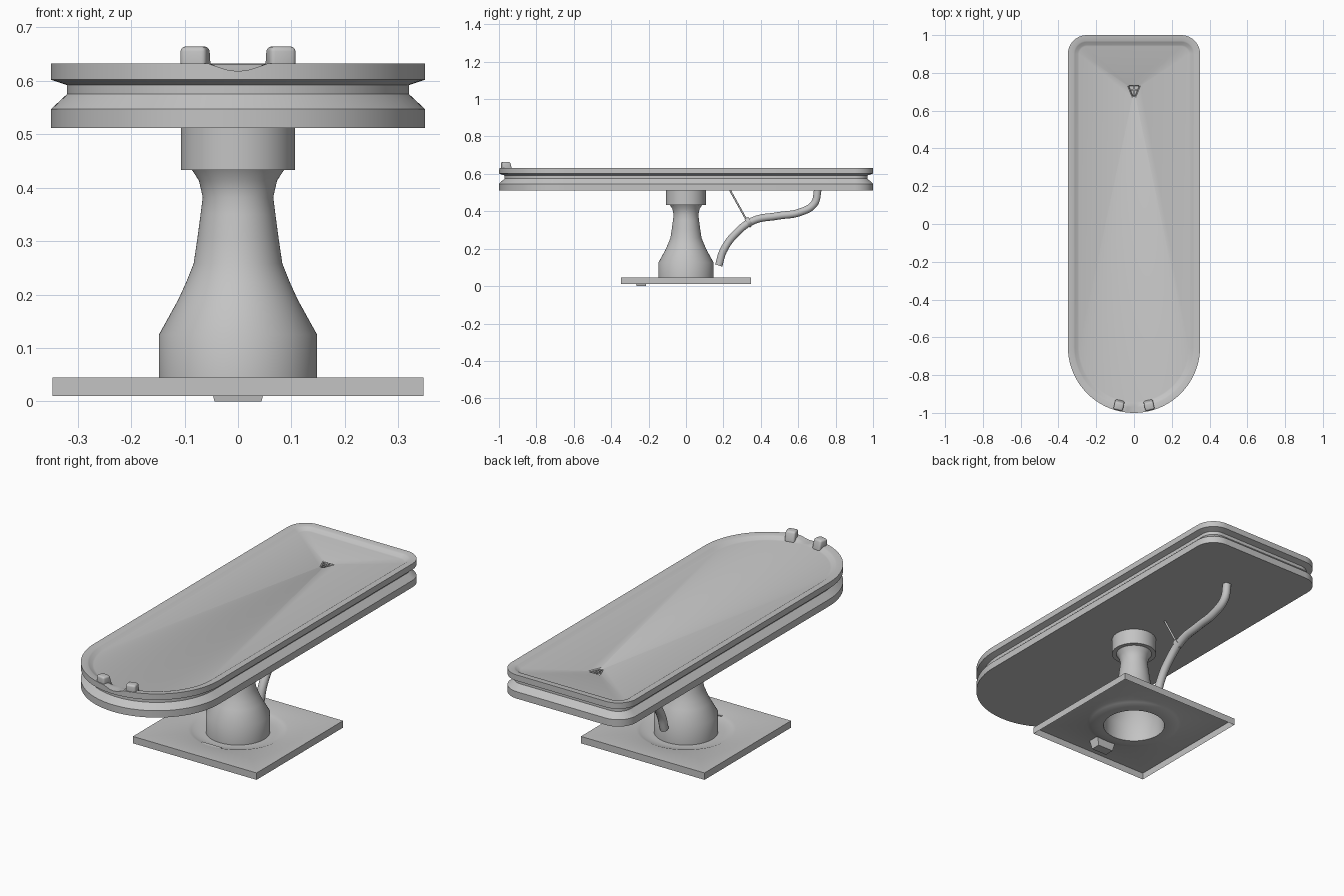
import bpy, bmesh
from math import sin, cos, pi, radians, atan2
from mathutils import Vector, Matrix

if "Cube" in bpy.data.objects:
    bpy.data.objects.remove(bpy.data.objects["Cube"])

steel = bpy.data.materials.new("brushed steel grey")
steel.use_nodes = True
GREY = (0.55, 0.55, 0.55, 1)
steel.diffuse_color = GREY
steel.node_tree.nodes["Principled BSDF"].inputs["Base Color"].default_value = GREY


def finish(name, bm, angle=30):
    bmesh.ops.recalc_face_normals(bm, faces=bm.faces)
    mesh = bpy.data.meshes.new(name)
    bm.to_mesh(mesh)
    bm.free()
    mesh.materials.append(steel)
    obj = bpy.data.objects.new(name, mesh)
    bpy.context.collection.objects.link(obj)
    bpy.ops.object.select_all(action="DESELECT")
    obj.select_set(True)
    bpy.context.view_layer.objects.active = obj
    bpy.ops.object.shade_smooth_by_angle(angle=radians(angle))
    return obj


def loft(name, rings, cap_start=False, cap_end=False, angle=30):
    """Skin a list of closed rings that share one point count."""
    bm = bmesh.new()
    loops = [[bm.verts.new(p) for p in ring] for ring in rings]
    n = len(rings[0])
    for a, b in zip(loops, loops[1:]):
        for i in range(n):
            j = (i + 1) % n
            bm.faces.new((a[i], a[j], b[j], b[i]))
    if cap_start:
        bm.faces.new(loops[0])
    if cap_end:
        bm.faces.new(loops[-1])
    return finish(name, bm, angle)


def circle(r, z, n=64, center=(0, 0)):
    return [(center[0] + r * cos(2 * pi * i / n), center[1] + r * sin(2 * pi * i / n), z)
            for i in range(n)]


def box(name, size, location, turn=0, taper_bottom=1, slope=0, bevel=0):
    bm = bmesh.new()
    bmesh.ops.create_cube(bm, size=1)
    for v in bm.verts:
        if v.co.z < 0:
            v.co.x *= taper_bottom
            v.co.y *= taper_bottom
        elif v.co.y > 0:
            v.co.y -= slope
    bmesh.ops.scale(bm, vec=size, verts=bm.verts)
    if bevel:
        bmesh.ops.bevel(bm, geom=bm.edges[:], offset=bevel, segments=3, profile=0.5, affect="EDGES")
    bmesh.ops.transform(bm, matrix=Matrix.Translation(location) @ Matrix.Rotation(turn, 4, "Z"),
                        verts=bm.verts)
    return finish(name, bm)


def tube(name, points, radius):
    curve = bpy.data.curves.new(name, "CURVE")
    curve.dimensions = "3D"
    curve.bevel_depth = radius
    curve.bevel_resolution = 3
    curve.use_fill_caps = True
    curve.resolution_u = 8
    spline = curve.splines.new("BEZIER")
    spline.bezier_points.add(len(points) - 1)
    for bp, (y, z) in zip(spline.bezier_points, points):
        bp.co = (0, y, z)
        bp.handle_left_type = bp.handle_right_type = "AUTO"
    curve.materials.append(steel)
    obj = bpy.data.objects.new(name, curve)
    bpy.context.collection.objects.link(obj)
    return obj


# Table top: round front end, square back end with rounded corners
DRAIN = Vector((0, 0.71))


def table_ring(inset, z):
    pts = []
    for cx, cy, r, start, sweep, n in ((0, -0.65, 0.35, 180, 180, 60),
                                       (0.25, 0.90, 0.10, 0, 90, 10),
                                       (-0.25, 0.90, 0.10, 90, 90, 10)):
        for i in range(n + 1):
            a = radians(start + sweep * i / n)
            pts.append((cx + (r - inset) * cos(a), cy + (r - inset) * sin(a), z))
    return pts


def drain_ring(radius, z):
    ring = []
    for p in table_ring(0.06, 0):
        d = (Vector(p[:2]) - DRAIN).normalized() * radius + DRAIN
        ring.append((d.x, d.y, z))
    return ring


def notch(ring):
    """Scoop the rim down at the middle of the round end."""
    return [(x, y, 0.618 + (z - 0.618) * (x / 0.05) ** 2) if y < -0.9 and abs(x) < 0.05
            else (x, y, z) for x, y, z in ring]


profile = [(0, 0.512), (0, 0.547), (0.03, 0.575), (0.03, 0.592), (0, 0.602)]
rings = [table_ring(i, z) for i, z in profile]
rings += [notch(table_ring(i, z)) for i, z in ((0, 0.632), (0.03, 0.631), (0.037, 0.628))]
rings += [table_ring(0.052, 0.618), table_ring(0.06, 0.616)]
rings += [drain_ring(r, z) for r, z in ((0.042, 0.608), (0.034, 0.604), (0.03, 0.585))]
loft("table_top", rings, cap_start=True, cap_end=True)

# Cross bars in the drain
box("drain_bar_across", (0.064, 0.007, 0.006), (0, 0.71, 0.602))
box("drain_bar_along", (0.007, 0.064, 0.006), (0, 0.71, 0.602))

# Pair of raised stops either side of the notch
for side, name in ((1, "left_stop"), (-1, "right_stop")):
    box(name, (0.05, 0.056, 0.052), (side * 0.079, -0.958, 0.638),
        turn=side * radians(13), slope=0.25, bevel=0.009)

# Column and collar, open underneath
column = [(0.148, 0.03), (0.148, 0.125), (0.112, 0.19), (0.097, 0.223), (0.083, 0.258),
          (0.076, 0.305), (0.070, 0.35), (0.066, 0.382), (0.073, 0.413), (0.086, 0.433)]
loft("column", [circle(r, z) for r, z in column])
loft("collar", [circle(r, z) for r, z in ((0.08, 0.433), (0.107, 0.433), (0.107, 0.512))],
     cap_start=True, cap_end=True)


# Square base tray with a shallow round trough about the column
def square(half, z, n=64):
    ring = []
    for x, y, _ in circle(1, 0, n):
        k = half / max(abs(x), abs(y))
        ring.append((x * k, y * k, z))
    return ring


base = [square(0.347, 0.01), square(0.347, 0.045)]
base += [circle(r, z) for r, z in ((0.23, 0.045), (0.215, 0.039), (0.195, 0.033),
                                   (0.17, 0.030), (0.148, 0.030))]
loft("base_plate", base)

# Foot pad under the front of the base
box("foot_pad", (0.11, 0.062, 0.044), (0, -0.24, 0.022), taper_bottom=0.8)

# Drain hose, its hanger rod and clip
tube("drain_hose", [(0.175, 0.11), (0.20, 0.19), (0.27, 0.285), (0.36, 0.35), (0.49, 0.375),
                    (0.61, 0.395), (0.685, 0.44), (0.705, 0.515)], 0.021)
tube("hanger_rod", [(0.235, 0.513), (0.345, 0.315)], 0.005)
tube("hose_clip", [(0.325, 0.338), (0.345, 0.350)], 0.025)
